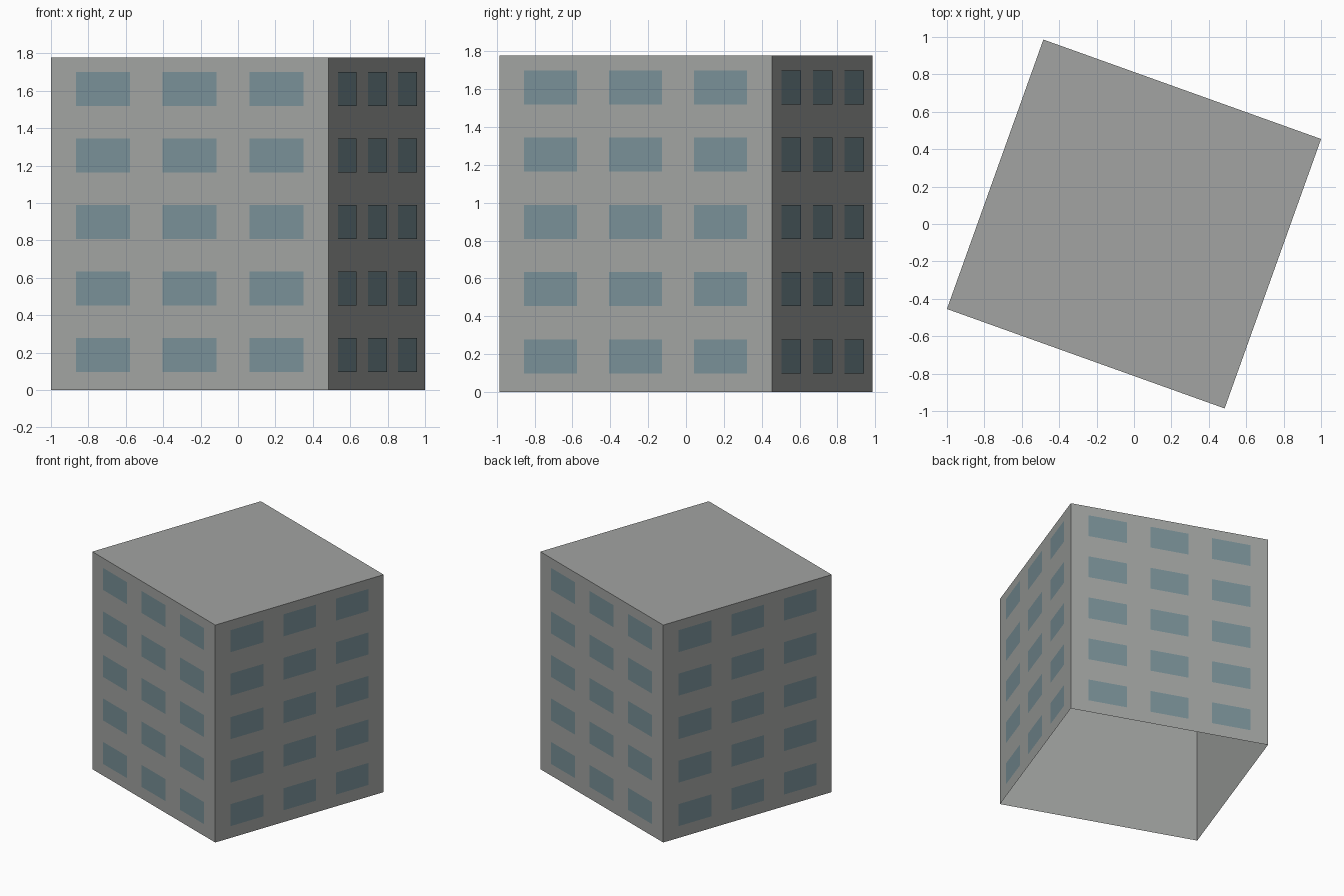
import bpy
import bmesh
from math import radians, pi
from mathutils import Matrix, Vector

WIDTH, DEPTH, HEIGHT = 1.577, 1.53, 1.778
TURN = Matrix.Rotation(radians(-19.7), 4, 'Z')
STOREYS, COLUMNS = 5, 3
GAP = 0.003  # windows sit just proud of the walls

cube = bpy.data.objects.get("Cube")
if cube:
    bpy.data.objects.remove(cube, do_unlink=True)


def material(name, colour):
    mat = bpy.data.materials.new(name)
    mat.use_nodes = True
    mat.diffuse_color = colour
    mat.node_tree.nodes["Principled BSDF"].inputs["Base Color"].default_value = colour
    return mat


def add_object(name, bm, mat):
    mesh = bpy.data.meshes.new(name)
    bm.to_mesh(mesh)
    bm.free()
    mesh.materials.append(mat)
    obj = bpy.data.objects.new(name, mesh)
    obj.matrix_world = TURN
    bpy.context.collection.objects.link(obj)
    return obj


concrete = material("concrete grey", (0.36, 0.37, 0.36, 1))
glass = material("window blue grey", (0.19, 0.28, 0.31, 1))

# Walls and flat roof: a box open at the bottom
bm = bmesh.new()
bmesh.ops.create_cube(bm, size=1, matrix=Matrix.Translation((0, 0, HEIGHT / 2))
                      @ Matrix.Diagonal((WIDTH, DEPTH, HEIGHT, 1)))
floor = [f for f in bm.faces if f.normal.z < -0.5]
bmesh.ops.delete(bm, geom=floor, context='FACES_ONLY')
add_object("walls_and_roof", bm, concrete)

# Window panes: one grid of thin panes per side
sides = [("front", 0, WIDTH, DEPTH), ("left", 1, DEPTH, WIDTH),
         ("back", 2, WIDTH, DEPTH), ("right", 3, DEPTH, WIDTH)]
for side, quarter, span, across in sides:
    bm = bmesh.new()
    spin = Matrix.Rotation(quarter * pi / 2, 4, 'Z')
    half_w, half_h = span * 0.0972, 0.09
    for row in range(STOREYS):
        z = HEIGHT / STOREYS * (row + 0.5) + 0.01
        for col in range(COLUMNS):
            x = (col - 1) * span * 0.3125
            corners = [(-1, -1), (1, -1), (1, 1), (-1, 1)]
            bm.faces.new([bm.verts.new(spin @ Vector(
                (x + i * half_w, -across / 2 - GAP, z + j * half_h)))
                for i, j in corners])
    add_object(side + "_windows", bm, glass)
